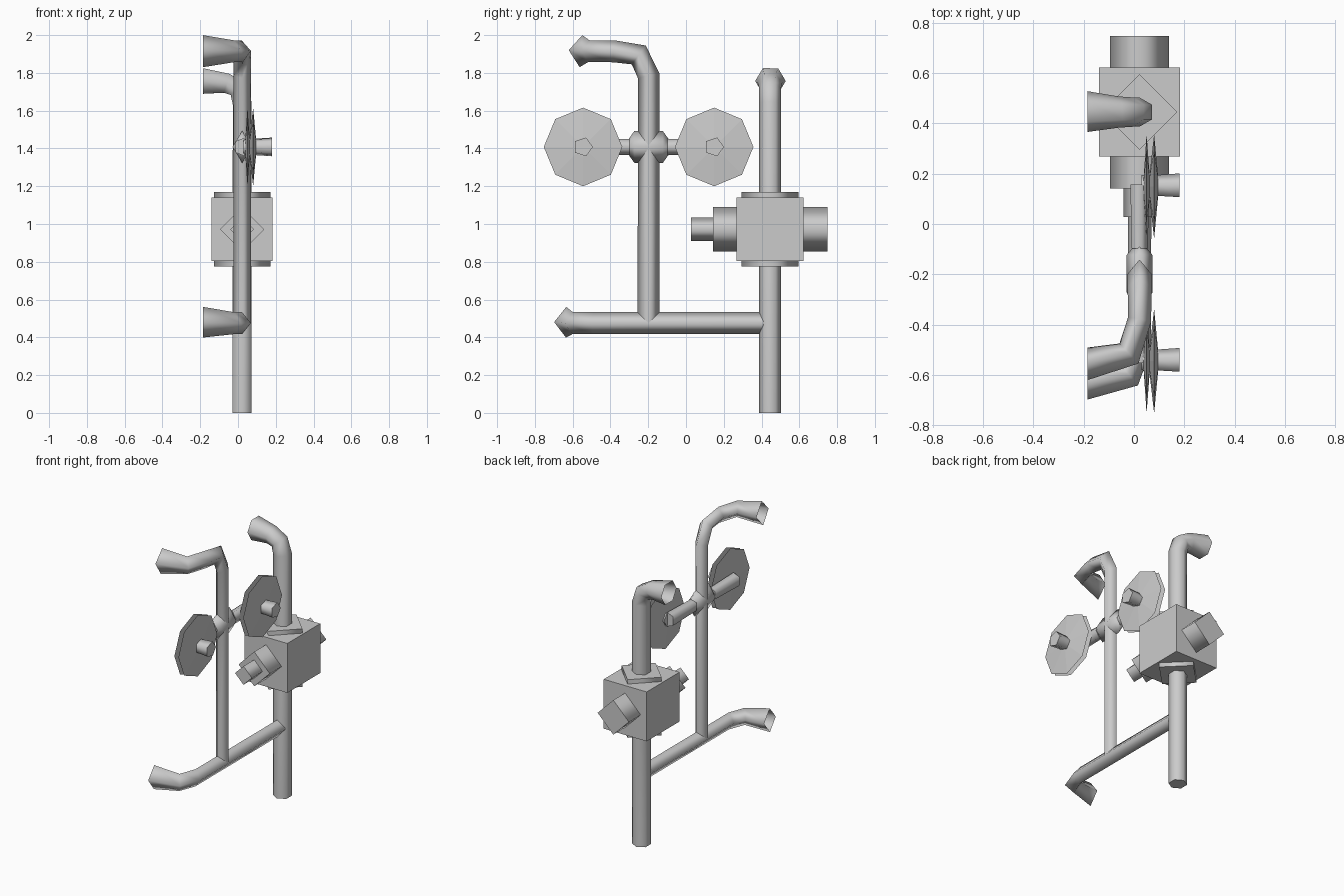
import bpy, bmesh, math
from mathutils import Vector, Matrix

if "Cube" in bpy.data.objects:
    bpy.data.objects.remove(bpy.data.objects["Cube"])

CX = 0.022          # plane of the pipework
ARM_Y, ARM_Z = -0.198, 1.408


def finish(bm, name, smooth_caps=False):
    bmesh.ops.recalc_face_normals(bm, faces=bm.faces)
    mesh = bpy.data.meshes.new(name)
    bm.to_mesh(mesh)
    bm.free()
    ob = bpy.data.objects.new(name, mesh)
    bpy.context.collection.objects.link(ob)
    return ob


def tube(name, pts, sides, axis, end_dir):
    """Sweep an n-gon along pts (x, y, z, a, b); a lies along axis."""
    P = [Vector(p[:3]) for p in pts]
    dirs = [(b - a).normalized() for a, b in zip(P, P[1:])]
    tans = [dirs[0]] + [(a + b).normalized() for a, b in zip(dirs, dirs[1:])]
    tans.append(Vector(end_dir))
    u, prev, rings = Vector(axis), tans[0], []
    bm = bmesh.new()
    for p, t, src in zip(P, tans, pts):
        u = prev.rotation_difference(t) @ u
        v, prev = t.cross(u), t
        angs = [math.tau * i / sides for i in range(sides)]
        rings.append([bm.verts.new(p + u * src[3] * math.cos(a) + v * src[4] * math.sin(a))
                      for a in angs])
    for r, s in zip(rings, rings[1:]):
        for i in range(sides):
            j = (i + 1) % sides
            bm.faces.new((r[i], r[j], s[j], s[i])).smooth = True
    bm.faces.new(rings[0])
    return finish(bm, name)


def lathe(name, profile, sides, axis, centre, scale=(1, 1), phase=0.0, smooth=True):
    """Revolve (offset, radius) around the x, y or z axis; scale squashes the section."""
    d, u, v = {'X': ((1, 0, 0), (0, 1, 0), (0, 0, 1)),
               'Y': ((0, 1, 0), (1, 0, 0), (0, 0, 1)),
               'Z': ((0, 0, 1), (1, 0, 0), (0, 1, 0))}[axis]
    d, u, v, c = Vector(d), Vector(u) * scale[0], Vector(v) * scale[1], Vector(centre)
    bm = bmesh.new()
    rings = []
    for off, r in profile:
        rings.append([bm.verts.new(c + d * off + r * (u * math.cos(phase + math.tau * i / sides)
                                                      + v * math.sin(phase + math.tau * i / sides)))
                      for i in range(sides)])
    for r, s in zip(rings, rings[1:]):
        for i in range(sides):
            j = (i + 1) % sides
            bm.faces.new((r[i], r[j], s[j], s[i])).smooth = smooth
    bm.faces.new(rings[0])
    bm.faces.new(rings[-1])
    return finish(bm, name)


# Main six-sided riser, bending to a flared wall mouth
h, hf = 0.058, 0.081
tube("main_riser", [(CX, 0.445, 0, h, h), (CX, 0.445, 1.64, h, h), (0.0, 0.445, 1.715, h, h),
                    (-0.06, 0.445, 1.745, 0.062, 0.06), (-0.185, 0.447, 1.757, hf, 0.078)],
     6, (0, 1, 0), (-1, 0, 0))

# Four-sided branch pipes with flared mouths
a, b = 0.058, 0.047
tube("lower_branch", [(CX, 0.444, 0.475, a, b), (CX, -0.49, 0.475, a, b),
                      (-0.02, -0.6, 0.475, a, 0.055), (-0.185, -0.635, 0.48, 0.081, 0.063)],
     4, (0, 0, 1), (-1, 0, 0))
tube("upper_branch", [(CX, ARM_Y, 0.475, a, b), (CX, ARM_Y, 1.785, a, b),
                      (CX, -0.25, 1.895, 0.062, b), (CX, -0.38, 1.914, a, b),
                      (-0.02, -0.515, 1.915, a, 0.055), (-0.185, -0.556, 1.915, 0.085, 0.065)],
     4, (0, 1, 0), (-1, 0, 0))

# Valve box with its collars and ports
bm = bmesh.new()
bmesh.ops.create_cube(bm, size=1, matrix=Matrix.Translation((0.021, 0.445, 0.972))
                      @ Matrix.Diagonal((0.322, 0.353, 0.335, 1)))
finish(bm, "valve_box")
BOX = (CX, 0.445, 0.972)
for name, z0, z1 in (("collar_top", 0.16, 0.197), ("collar_bottom", -0.197, -0.16)):
    lathe(name, [(z0, 0.15), (z1, 0.15)], 4, 'Z', BOX)
for name, y0, y1, r in (("port_back", 0.17, 0.303, 0.117),
                        ("port_front", -0.303, -0.17, 0.117),
                        ("port_nozzle", -0.418, -0.3, 0.063)):
    lathe(name, [(y0, r), (y1, r)], 4, 'Y', BOX)

# Coupling around the upper branch
lathe("coupling", [(-0.107, 0.04), (-0.075, 0.085), (0.075, 0.085), (0.107, 0.04)],
      4, 'Y', (CX, ARM_Y, ARM_Z), scale=(0.6, 1))

# Pair of side arms, hand wheels and knobs
for side, s in (("front", -1), ("back", 1)):
    lathe("arm_" + side, [(s * 0.1, 0.044), (s * 0.355, 0.05)], 5, 'Y',
          (CX - 0.003, ARM_Y, ARM_Z), scale=(0.82, 1))
    wheel = (0, ARM_Y + s * 0.347, ARM_Z)
    lathe("wheel_" + side, [(0.038, 0.03), (0.05, 0.208), (0.062, 0.05), (0.08, 0.208), (0.095, 0.05)],
          8, 'X', wheel, smooth=False)
    lathe("knob_" + side, [(0.03, 0.045), (0.095, 0.046), (0.18, 0.052)], 5, 'X', wheel)
